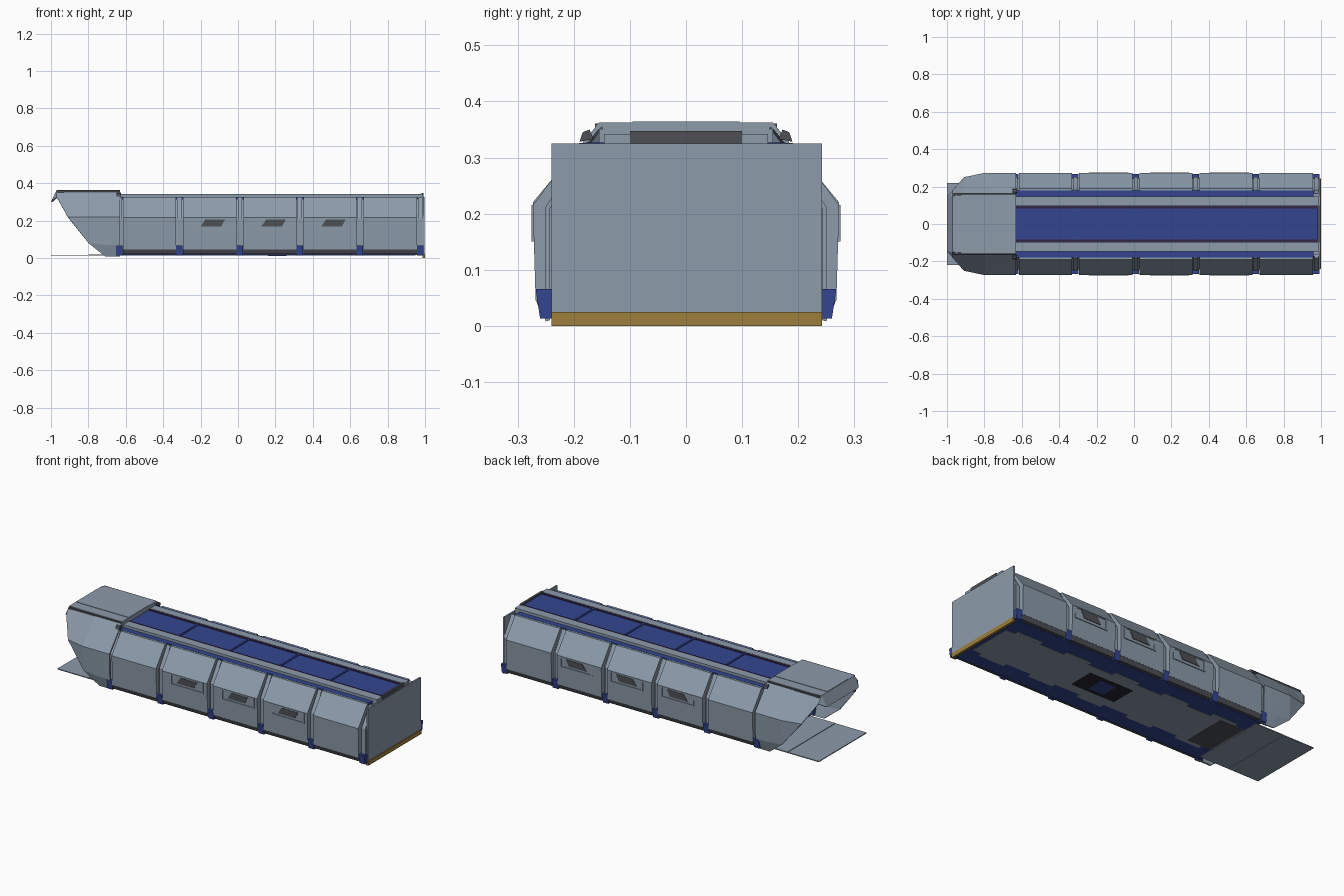
import bpy, bmesh

if "Cube" in bpy.data.objects:
    bpy.data.objects.remove(bpy.data.objects["Cube"])


def material(name, rgb):
    m = bpy.data.materials.new(name)
    m.diffuse_color = (*rgb, 1)
    m.use_nodes = True
    m.node_tree.nodes["Principled BSDF"].inputs["Base Color"].default_value = m.diffuse_color
    return m


GREY = material("hull_grey", (0.262, 0.328, 0.402))
BLUE = material("deep_blue", (0.034, 0.061, 0.283))
DARK = material("dark_grey", (0.075, 0.08, 0.09))
BLACK = material("near_black", (0.018, 0.018, 0.026))
PURPLE = material("dark_purple", (0.035, 0.018, 0.06))
OCHRE = material("ochre", (0.34, 0.21, 0.045))


def finish(name, bm, mat):
    bmesh.ops.remove_doubles(bm, verts=bm.verts, dist=0.0005)
    bmesh.ops.recalc_face_normals(bm, faces=bm.faces)
    me = bpy.data.meshes.new(name)
    bm.to_mesh(me)
    bm.free()
    me.materials.append(mat)
    ob = bpy.data.objects.new(name, me)
    bpy.context.collection.objects.link(ob)
    return ob


def prism(name, pts, axis, a, b, mat):
    """Extrude a profile: axis x takes (y, z) points, axis y takes (x, z) points."""
    bm = bmesh.new()
    ends = []
    for t in (a, b):
        ends.append([bm.verts.new((t, p, q) if axis == "x" else (p, t, q)) for p, q in pts])
    n = len(pts)
    bm.faces.new(ends[0])
    bm.faces.new(ends[1])
    for i in range(n):
        j = (i + 1) % n
        bm.faces.new((ends[0][i], ends[0][j], ends[1][j], ends[1][i]))
    return finish(name, bm, mat)


def box(name, x0, x1, y0, y1, z0, z1, mat):
    return prism(name, [(y0, z0), (y1, z0), (y1, z1), (y0, z1)], "x", x0, x1, mat)


def flip(pts, s):
    return [(s * y, z) for y, z in pts]


ribs = [-0.635, -0.315, 0.01, 0.33, 0.65, 0.975]
liner = [(0.235, 0.02), (0.244, 0.06), (0.244, 0.208), (0.172, 0.318),
         (0.16, 0.312), (0.236, 0.205), (0.236, 0.06), (0.225, 0.02)]
panel = [(0.24, 0.045), (0.268, 0.045), (0.273, 0.215), (0.19, 0.326), (0.172, 0.326), (0.24, 0.21)]
skirt = [(0.235, 0.02), (0.258, 0.02), (0.267, 0.045), (0.235, 0.045)]
foot = [(0.235, 0.013), (0.26, 0.013), (0.268, 0.066), (0.235, 0.066)]
rib = [(0.24, 0.06), (0.25, 0.06), (0.25, 0.212), (0.182, 0.322), (0.165, 0.318), (0.238, 0.21)]

for s, side in ((1, "left"), (-1, "right")):
    # inner wall, panels, skirts between the ribs
    prism(f"inner_wall_{side}", flip(liner, s), "x", -0.64, 0.99, GREY)
    for i, (a, b) in enumerate(zip(ribs, ribs[1:])):
        prism(f"side_panel_{side}_{i}", flip(panel, s), "x", a + 0.02, b - 0.017, GREY)
        prism(f"skirt_{side}_{i}", flip(skirt, s), "x", a + 0.02, b - 0.017, DARK)
    # ribs with blue feet
    for i, x in enumerate(ribs):
        prism(f"rib_{side}_{i}", flip(rib, s), "x", x - 0.011, x + 0.012, GREY)
        prism(f"rib_foot_{side}_{i}", flip(foot, s), "x", x - 0.017, x + 0.018, BLUE)
    # slanted windows in raised frames on the three middle panels
    for i, x in enumerate((-0.2, 0.125, 0.445)):
        win = [(x, 0.168), (x + 0.11, 0.168), (x + 0.13, 0.205), (x + 0.025, 0.205)]
        prism(f"window_{side}_{i}", win, "y", s * 0.266, s * 0.2745, DARK)
        yy = sorted((s * 0.266, s * 0.2755))
        x0, x1 = x - 0.04, x + 0.17
        box(f"window_sill_{side}_{i}", x0, x1, *yy, 0.15, 0.157, GREY)
        box(f"window_lintel_{side}_{i}", x0, x1, *yy, 0.209, 0.215, GREY)
        box(f"window_front_post_{side}_{i}", x0, x0 + 0.01, *yy, 0.157, 0.209, GREY)
        box(f"window_rear_post_{side}_{i}", x1 - 0.01, x1, *yy, 0.157, 0.209, GREY)
    # roof rails and strips
    for name, y0, y1, z, mat in (("roof_rail", 0.098, 0.146, 0.342, GREY),
                                 ("roof_strip", 0.146, 0.178, 0.327, BLUE),
                                 ("deck_edge", 0.084, 0.098, 0.3405, PURPLE)):
        yy = sorted((s * y0, s * y1))
        box(f"{name}_{side}", -0.63, 0.96 if mat is BLUE else 0.99, *yy, 0.312, z, mat)

# blue roof deck with cross battens and a dark end cap
box("roof_deck", -0.63, 0.985, -0.086, 0.086, 0.312, 0.337, BLUE)
for i, x in enumerate(ribs[1:-1]):
    box(f"deck_batten_{i}", x - 0.005, x + 0.005, -0.086, 0.086, 0.335, 0.342, BLUE)
box("deck_end_cap", 0.98, 0.992, -0.1, 0.1, 0.32, 0.347, DARK)

# floor, loading deck, underside plates
box("floor", -0.64, 0.99, -0.24, 0.24, 0.016, 0.024, BLUE)
box("loading_deck", -0.64, 0.988, -0.228, 0.228, 0.023, 0.027, GREY)
box("underside_plate", -0.62, 0.95, -0.13, 0.13, 0.0135, 0.018, GREY)
for i, (a, b) in enumerate(zip(ribs, ribs[1:])):
    box(f"underside_bay_{i}", a + 0.08, b - 0.08, -0.155, 0.155, 0.0138, 0.018, GREY)
box("underside_grille", 0.07, 0.35, -0.075, 0.075, 0.0125, 0.016, BLACK)
box("underside_hatch", 0.16, 0.26, -0.05, 0.05, 0.0115, 0.015, BLUE)
box("underside_front_plate", -0.61, -0.46, -0.13, 0.13, 0.0125, 0.016, DARK)

# flat rear wall with an ochre sill
box("rear_wall", 0.988, 0.997, -0.24, 0.242, 0.025, 0.325, GREY)
box("rear_sill", 0.986, 1.0, -0.24, 0.242, 0.0, 0.025, OCHRE)

# loading ramp in two leaves
box("ramp_inner_leaf", -0.8, -0.62, -0.218, 0.218, 0.012, 0.018, GREY)
box("ramp_outer_leaf", -1.0, -0.803, -0.218, 0.218, 0.012, 0.017, GREY)

# open nose hood: columns of half-section points, mirrored
hood = [
    (-0.63, [(0, .362), (.155, .362), (.273, .22), (.268, .07), (.25, .008)]),
    (-0.71, [(0, .362), (.155, .362), (.273, .22), (.268, .07), (.25, .008)]),
    (-0.80, [(0, .362), (.155, .362), (.273, .22), (.266, .08), (.266, .08)]),
    (-0.91, [(0, .362), (.155, .362), (.25, .22), (.25, .22), (.25, .22)]),
    (-0.97, [(0, .362), (.15, .362), (.18, .325), (.18, .325), (.18, .325)]),
    (-1.0, [(0, .302), (.145, .302), (.145, .302), (.145, .302), (.145, .302)]),
]
bm = bmesh.new()
for s in (1, -1):
    for (xa, pa), (xb, pb) in zip(hood, hood[1:]):
        for k in range(4):
            quad = [(xa, *pa[k]), (xa, *pa[k + 1]), (xb, *pb[k + 1]), (xb, *pb[k])]
            pts = []
            for p in quad:
                if p not in pts:
                    pts.append(p)
            if len(pts) > 2:
                bm.faces.new([bm.verts.new((x, s * y, z)) for x, y, z in pts])
shell = finish("nose_hood", bm, GREY)
if sum(p.normal.z for p in shell.data.polygons if abs(p.normal.z) > 0.9) < 0:
    shell.data.flip_normals()
mod = shell.modifiers.new("thickness", "SOLIDIFY")
mod.thickness = 0.008
mod.offset = -1

# hood roof trim, rear brackets and the wall closing it onto the body
for s, side in ((1, "left"), (-1, "right")):
    yy = sorted((s * 0.148, s * 0.162))
    box(f"hood_trim_{side}", -0.965, -0.632, *yy, 0.35, 0.3605, DARK)
    bracket = [(0.165, 0.333), (0.19, 0.328), (0.184, 0.345), (0.172, 0.35)]
    prism(f"hood_bracket_{side}", flip(bracket, s), "x", -0.65, -0.625, DARK)
box("hood_roof_plate", -0.968, -0.63, -0.095, 0.095, 0.358, 0.3645, GREY)
box("hood_rear_wall", -0.64, -0.632, -0.155, 0.155, 0.315, 0.36, GREY)
